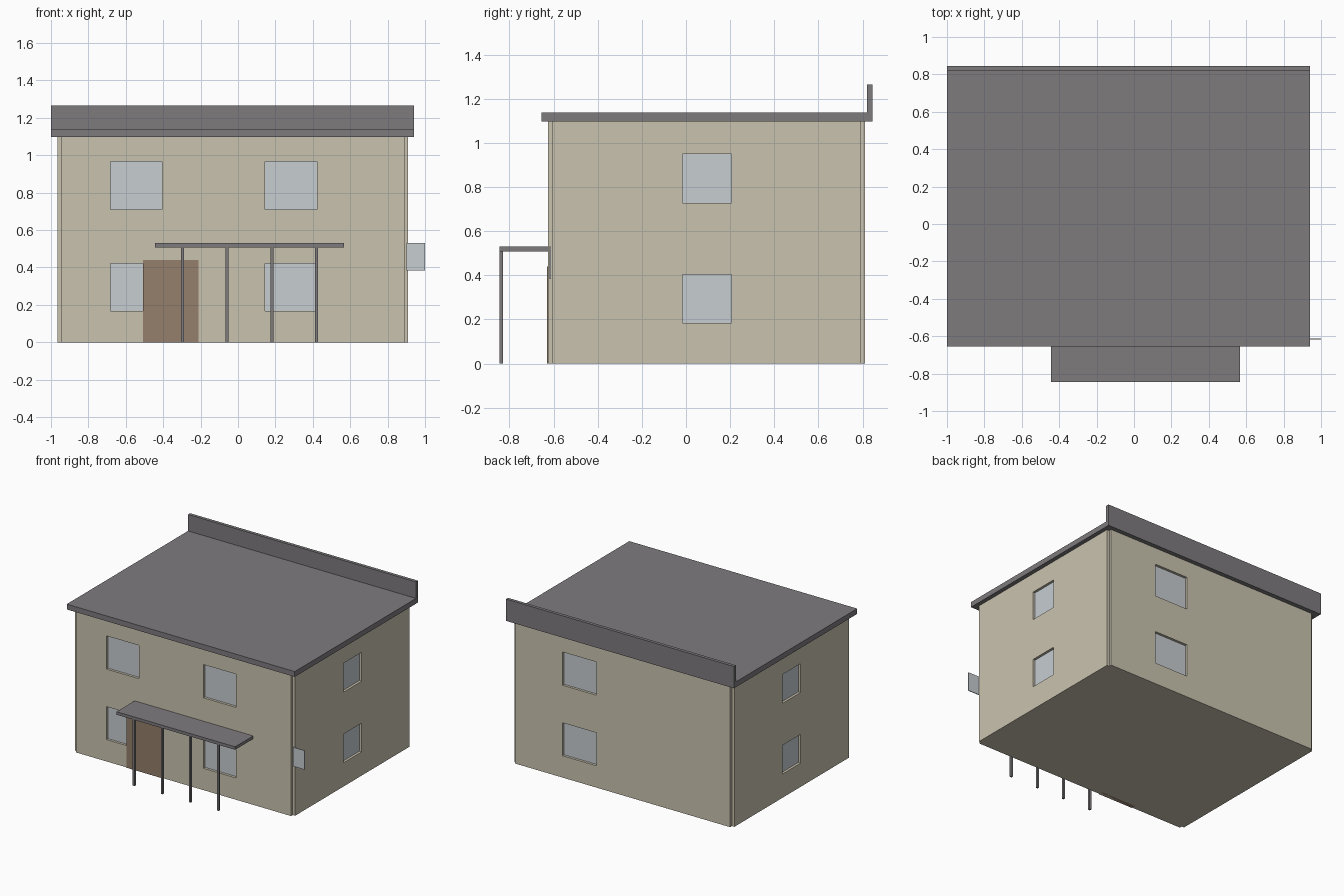
import bpy, bmesh
from mathutils import Matrix, Vector

old = bpy.data.objects.get("Cube")
if old:
    bpy.data.objects.remove(old, do_unlink=True)


def material(name, rgb):
    m = bpy.data.materials.new(name)
    m.use_nodes = True
    m.diffuse_color = (*rgb, 1)
    m.node_tree.nodes["Principled BSDF"].inputs["Base Color"].default_value = (*rgb, 1)
    return m


WALL = material("beige_plaster", (0.59, 0.545, 0.43))
ROOF = material("grey_roofing", (0.21, 0.198, 0.208))
GLASS = material("pale_glass", (0.57, 0.61, 0.64))
DOOR = material("brown_wood", (0.30, 0.21, 0.147))


def finish(name, bm, mat=None):
    mesh = bpy.data.meshes.new(name)
    bm.to_mesh(mesh)
    bm.free()
    obj = bpy.data.objects.new(name, mesh)
    bpy.context.scene.collection.objects.link(obj)
    if mat:
        mesh.materials.append(mat)
    return obj


def add_box(bm, xs, ys, zs):
    lo, hi = (Vector(p) for p in zip(xs, ys, zs))
    bmesh.ops.create_cube(bm, size=1, matrix=Matrix.Translation((lo + hi) / 2)
                          @ Matrix.Diagonal((*(hi - lo), 1)))


def box(name, xs, ys, zs, mat):
    bm = bmesh.new()
    add_box(bm, xs, ys, zs)
    return finish(name, bm, mat)


# House outline and main heights
X0, X1, Y0, Y1 = -0.965, 0.91, -0.625, 0.811
EAVE, ROOF_TOP = 1.097, 1.138
NOTCH, RECESS = 0.021, 0.022

# Wall block with a small step at each corner
n = NOTCH
outline = [(X0 + n, Y0), (X1 - n, Y0), (X1 - n, Y0 + n), (X1, Y0 + n),
           (X1, Y1 - n), (X1 - n, Y1 - n), (X1 - n, Y1), (X0 + n, Y1),
           (X0 + n, Y1 - n), (X0, Y1 - n), (X0, Y0 + n), (X0 + n, Y0 + n)]
bm = bmesh.new()
base = bm.faces.new([bm.verts.new((x, y, 0)) for x, y in outline])
top = bmesh.ops.extrude_face_region(bm, geom=[base])["geom"]
bmesh.ops.translate(bm, vec=(0, 0, EAVE),
                    verts=[v for v in top if isinstance(v, bmesh.types.BMVert)])
bmesh.ops.recalc_face_normals(bm, faces=bm.faces)
walls = finish("walls", bm, WALL)

# Windows: wall side, span along that wall, heights of both floors
LONG_FLOORS = [(0.168, 0.422), (0.711, 0.967)]
SIDE_FLOORS = [(0.183, 0.404), (0.727, 0.949)]
windows = [("front", (-0.683, -0.405), LONG_FLOORS),
           ("front", (0.144, 0.422), LONG_FLOORS),
           ("back", (0.195, 0.485), LONG_FLOORS),
           ("left", (-0.016, 0.206), SIDE_FLOORS),
           ("right", (-0.016, 0.206), SIDE_FLOORS)]


def window_box(side, span, a, b):
    """Box ranges from depth a to depth b inside the given wall."""
    face, inward = {"front": (Y0, 1), "back": (Y1, -1),
                    "left": (X1, -1), "right": (X0, 1)}[side]
    depth = tuple(sorted((face + inward * a, face + inward * b)))
    return (span, depth) if side in ("front", "back") else (depth, span)


cut = bmesh.new()
for side, span, floors in windows:
    for level, zs in zip(("lower", "upper"), floors):
        add_box(cut, *window_box(side, span, -0.02, RECESS), zs)
        box(f"{side}_{level}_window", *window_box(side, span, RECESS - 0.003, RECESS + 0.004),
            zs, GLASS)
cutter = finish("window_cutter", cut)
cutter.hide_render = True

mod = walls.modifiers.new("window_openings", "BOOLEAN")
mod.operation = "DIFFERENCE"
mod.solver = "EXACT"
mod.object = cutter
bpy.context.view_layer.objects.active = walls
bpy.ops.object.modifier_apply(modifier=mod.name)
bpy.data.objects.remove(cutter, do_unlink=True)

# Roof slab and rear parapet
box("roof_slab", (-1, 0.942), (-0.655, 0.845), (EAVE, ROOF_TOP), ROOF)
box("rear_parapet", (-1, 0.942), (0.82, 0.845), (ROOF_TOP, 1.265), ROOF)

# Entrance door
box("front_door", (-0.508, -0.21), (Y0 - 0.005, Y0 + 0.03), (0, 0.44), DOOR)

# Porch canopy on four thin posts
box("porch_canopy", (-0.443, 0.567), (-0.845, Y0), (0.508, 0.531), ROOF)
for i in range(4):
    x = -0.297 + 0.239 * i
    box(f"porch_post_{i + 1}", (x - 0.008, x + 0.008), (-0.845, -0.829), (0, 0.508), ROOF)

# Small glass panel projecting from the front corner
box("corner_panel", (0.9, 1), (-0.618, -0.612), (0.384, 0.53), GLASS)
